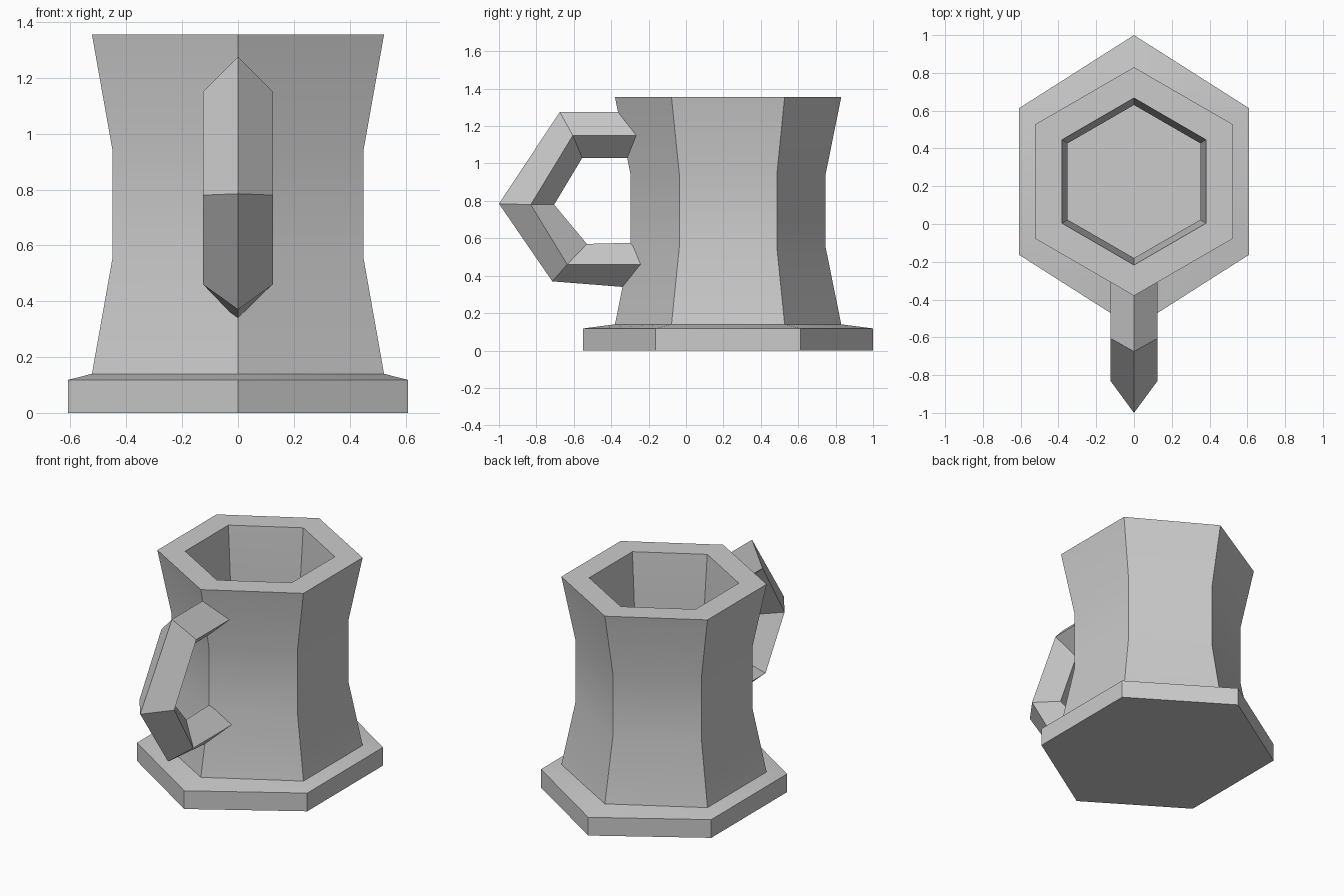
import bpy, bmesh
from math import sin, cos, radians

cube = bpy.data.objects.get("Cube")
if cube:
    bpy.data.objects.remove(cube, do_unlink=True)

grey = bpy.data.materials.new("plain grey")
grey.use_nodes = True
colour = (0.6, 0.6, 0.6, 1)
grey.diffuse_color = colour
grey.node_tree.nodes["Principled BSDF"].inputs["Base Color"].default_value = colour


def loft(name, rings):
    """Skin a list of point rings and cap both ends."""
    bm = bmesh.new()
    loops = [[bm.verts.new(p) for p in ring] for ring in rings]
    n = len(loops[0])
    for a, b in zip(loops, loops[1:]):
        for i in range(n):
            j = (i + 1) % n
            bm.faces.new((a[i], a[j], b[j], b[i]))
    bm.faces.new(loops[0][::-1])
    bm.faces.new(loops[-1])
    bmesh.ops.recalc_face_normals(bm, faces=bm.faces)
    mesh = bpy.data.meshes.new(name)
    bm.to_mesh(mesh)
    bm.free()
    mesh.materials.append(grey)
    obj = bpy.data.objects.new(name, mesh)
    bpy.context.collection.objects.link(obj)
    bpy.ops.object.select_all(action='DESELECT')
    obj.select_set(True)
    bpy.context.view_layer.objects.active = obj
    bpy.ops.object.shade_smooth_by_angle(angle=radians(30))
    return obj


def hexagon(rx, ry, z, centre_y=0.225):
    """Six-sided ring with corners pointing to the front and back."""
    angles = [radians(90 + 60 * i) for i in range(6)]
    return [(rx * cos(a), centre_y + ry * sin(a), z) for a in angles]


# Mug: foot plate, waisted wall, rim and hollow inside in one shell
mug_profile = [
    (0.704, 0.775, 0), (0.704, 0.775, 0.118),
    (0.604, 0.605, 0.14), (0.52, 0.522, 0.55),
    (0.52, 0.522, 0.945), (0.604, 0.605, 1.355),
    (0.44, 0.442, 1.355), (0.405, 0.405, 0.945),
    (0.405, 0.405, 0.2),
]
loft("mug_body", [hexagon(*row) for row in mug_profile])

# Handle: diamond section given by its outer, side and inner (y, z) points
handle_path = [
    ((-0.24, 1.275), (-0.24, 1.15), (-0.24, 1.03)),
    ((-0.675, 1.275), (-0.605, 1.15), (-0.555, 1.03)),
    ((-1.0, 0.785), (-0.83, 0.78), (-0.705, 0.78)),
    ((-0.715, 0.37), (-0.635, 0.46), (-0.53, 0.57)),
    ((-0.21, 0.33), (-0.21, 0.46), (-0.21, 0.578)),
]
half_width = 0.125
loft("handle", [
    [(0, *outer), (half_width, *side), (0, *inner), (-half_width, *side)]
    for outer, side, inner in handle_path
])
